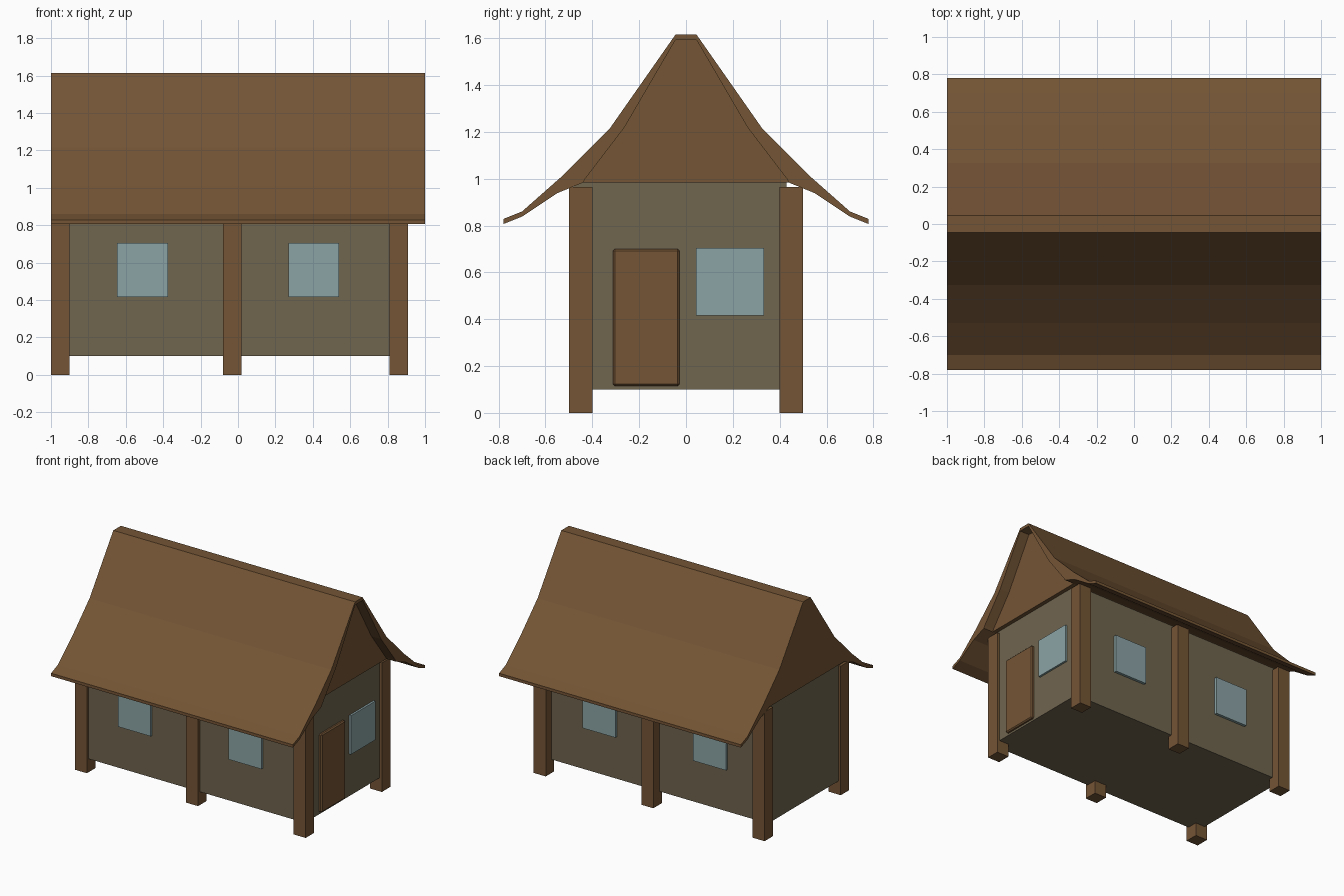
import bpy, bmesh

if "Cube" in bpy.data.objects:
    bpy.data.objects.remove(bpy.data.objects["Cube"])


def material(name, rgb):
    m = bpy.data.materials.new(name)
    m.diffuse_color = (*rgb, 1)
    m.use_nodes = True
    m.node_tree.nodes["Principled BSDF"].inputs["Base Color"].default_value = m.diffuse_color
    return m


WOOD = material("wood", (0.175, 0.09, 0.036))
PLASTER = material("plaster", (0.16, 0.13, 0.078))
GLASS = material("glass", (0.26, 0.37, 0.38))


def finish(bm, name, mat):
    bmesh.ops.recalc_face_normals(bm, faces=bm.faces)
    me = bpy.data.meshes.new(name)
    bm.to_mesh(me)
    bm.free()
    me.materials.append(mat)
    ob = bpy.data.objects.new(name, me)
    bpy.context.collection.objects.link(ob)
    return ob


def box(name, x, y, z, mat):
    """Box from (min, max) pairs on each axis."""
    bm = bmesh.new()
    bmesh.ops.create_cube(bm, size=1)
    for v in bm.verts:
        v.co = [r[0] if c < 0 else r[1] for c, r in zip(v.co, (x, y, z))]
    return finish(bm, name, mat)


def prism(name, profile, x0, x1, mat):
    """Closed (y, z) profile extruded along x."""
    bm = bmesh.new()
    face = bm.faces.new([bm.verts.new((x0, y, z)) for y, z in profile])
    ext = bmesh.ops.extrude_face_region(bm, geom=[face], use_keep_orig=True)
    for v in ext["geom"]:
        if isinstance(v, bmesh.types.BMVert):
            v.co.x = x1
    return finish(bm, name, mat)


def mirrored(half):
    """Right half of a profile, top to bottom -> full run left to right."""
    return [(-y, z) for y, z in reversed(half)] + half


# Thatched roof shell with flared eaves
outer = [(0.045, 1.615), (0.325, 1.215), (0.53, 1.01), (0.70, 0.86), (0.78, 0.828)]
inner = [(0.045, 1.592), (0.262, 1.22), (0.43, 1.0), (0.44, 0.983),
         (0.55, 0.938), (0.70, 0.838), (0.78, 0.806)]
prism("roof", mirrored(outer) + mirrored(inner)[::-1], -1, 1, WOOD)

# Gable infill: flush on the left, recessed on the right
prism("gable", mirrored(inner[:4]), -1, 0.92, WOOD)

# House body
box("walls", (-0.98, 0.89), (-0.48, 0.43), (0.10, 0.985), PLASTER)

# Six posts
for sx, px in (("left", -0.95), ("middle", -0.03), ("right", 0.86)):
    for sy, py in (("front", -0.45), ("back", 0.45)):
        box(f"{sy}_{sx}_post", (px - 0.05, px + 0.05), (py - 0.05, py + 0.05),
            (0, 0.965), WOOD)

# Windows on front and back walls
for sx, wx in (("left", -0.51), ("right", 0.405)):
    for sy, y in (("front", (-0.497, -0.46)), ("back", (0.41, 0.45))):
        box(f"{sy}_{sx}_window", (wx - 0.136, wx + 0.136), y, (0.415, 0.705), GLASS)

# Side window
box("side_window", (0.87, 0.905), (0.042, 0.332), (0.415, 0.705), GLASS)

# Door with chamfered outer edges
door = box("door", (0.87, 0.91), (-0.312, -0.028), (0.115, 0.70), WOOD)
bevel = door.modifiers.new("chamfer", "BEVEL")
bevel.width = 0.008
bevel.segments = 1
